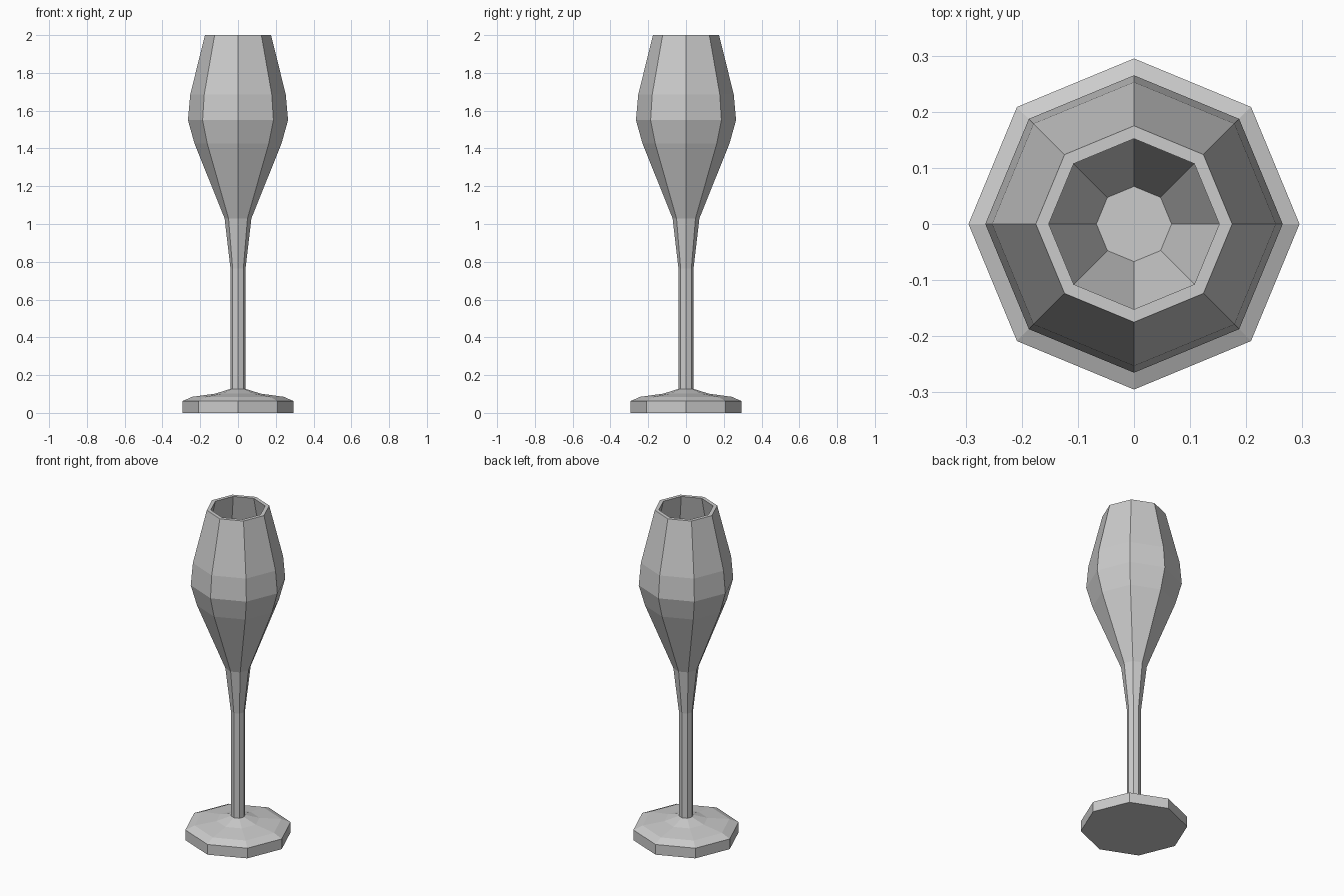
import bpy, bmesh
from math import cos, sin, pi

if "Cube" in bpy.data.objects:
    bpy.data.objects.remove(bpy.data.objects["Cube"])

SIDES = 8

# Closed profile (radius, height): foot, stem, bowl outside, rim, bowl inside
profile = [
    (0.295, 0.0), (0.295, 0.062), (0.243, 0.085), (0.12, 0.102), (0.04, 0.127),
    (0.04, 0.765), (0.071, 1.03), (0.23, 1.425), (0.265, 1.55), (0.253, 1.685),
    (0.175, 2.0), (0.152, 2.0),
    (0.230, 1.68), (0.242, 1.55), (0.208, 1.43), (0.067, 1.09),
]


def lathe(name, points):
    bm = bmesh.new()
    rings = [[bm.verts.new((r * cos(2 * pi * i / SIDES), r * sin(2 * pi * i / SIDES), z))
              for i in range(SIDES)] for r, z in points]
    for low, high in zip(rings, rings[1:]):
        for i in range(SIDES):
            j = (i + 1) % SIDES
            bm.faces.new((low[i], low[j], high[j], high[i]))
    # Underside of the foot and floor of the bowl
    bm.faces.new(rings[0][::-1])
    bm.faces.new(rings[-1])
    bmesh.ops.recalc_face_normals(bm, faces=bm.faces)
    mesh = bpy.data.meshes.new(name)
    bm.to_mesh(mesh)
    bm.free()
    obj = bpy.data.objects.new(name, mesh)
    bpy.context.collection.objects.link(obj)
    return obj


lathe("flute_glass", profile)
